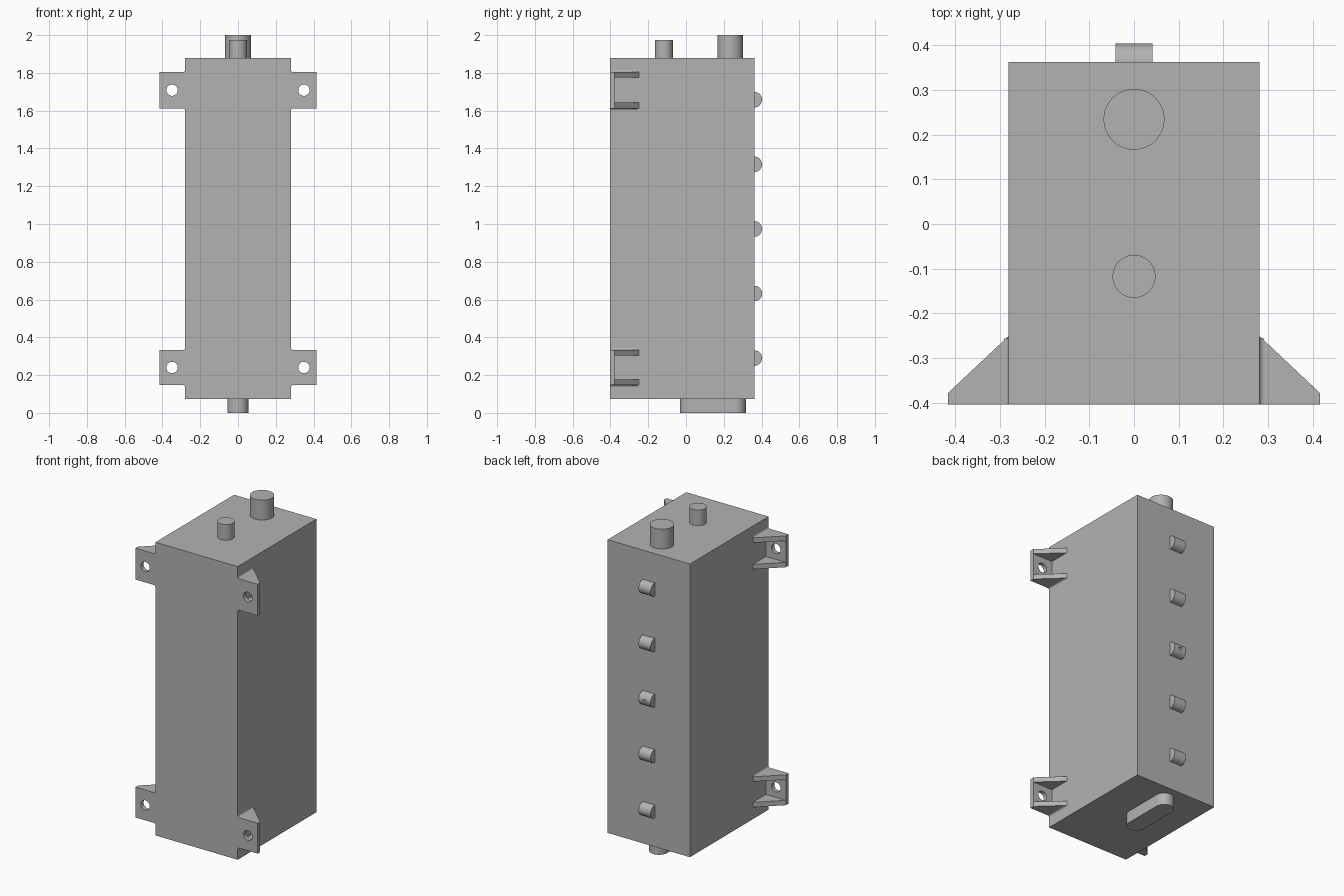
import bpy, bmesh, math
from mathutils import Vector

if "Cube" in bpy.data.objects:
    bpy.data.objects.remove(bpy.data.objects["Cube"], do_unlink=True)

grey = bpy.data.materials.new("plain_grey")
grey.use_nodes = True
COLOR = (0.45, 0.45, 0.45, 1)
grey.diffuse_color = COLOR
grey.node_tree.nodes["Principled BSDF"].inputs["Base Color"].default_value = COLOR


def prism(name, points, axis, lo, hi, smooth=False):
    """Extrude a closed 2D profile along an axis; profile axes are the other two in xyz order."""
    def place(p, depth):
        co = list(p)
        co.insert("xyz".index(axis), depth)
        return Vector(co)
    bm = bmesh.new()
    base = bm.faces.new([bm.verts.new(place(p, lo)) for p in points])
    top = bmesh.ops.extrude_face_region(bm, geom=[base])["geom"]
    shift = place((0, 0), hi - lo)
    bmesh.ops.translate(bm, verts=[g for g in top if isinstance(g, bmesh.types.BMVert)], vec=shift)
    bmesh.ops.recalc_face_normals(bm, faces=bm.faces)
    mesh = bpy.data.meshes.new(name)
    bm.to_mesh(mesh)
    bm.free()
    mesh.materials.append(grey)
    obj = bpy.data.objects.new(name, mesh)
    bpy.context.collection.objects.link(obj)
    if smooth:
        select(obj)
        bpy.ops.object.shade_smooth_by_angle(angle=math.radians(35))
    return obj


def select(obj):
    bpy.ops.object.select_all(action="DESELECT")
    obj.select_set(True)
    bpy.context.view_layer.objects.active = obj


def rect(a0, b0, a1, b1):
    return [(a0, b0), (a1, b0), (a1, b1), (a0, b1)]


def arc(a, b, r, start=0, end=360, n=48):
    full = end - start == 360
    angles = [math.radians(start + (end - start) * i / n) for i in range(n if full else n + 1)]
    return [(a + r * math.cos(t), b + r * math.sin(t)) for t in angles]


def drill(obj, cutter):
    """Cut a hole and discard the cutter."""
    cutter.hide_render = True
    mod = obj.modifiers.new("hole", "BOOLEAN")
    mod.operation = "DIFFERENCE"
    mod.solver = "EXACT"
    mod.object = cutter
    select(obj)
    bpy.ops.object.modifier_apply(modifier=mod.name)
    bpy.data.objects.remove(cutter, do_unlink=True)
    select(obj)
    bpy.ops.object.shade_smooth_by_angle(angle=math.radians(35))


def mirror(obj):
    obj.modifiers.new("mirror", "MIRROR").use_axis = (True, False, False)


# Main housing
HALF, FRONT, BACK, BOTTOM, TOP = 0.28, -0.403, 0.362, 0.073, 1.878
prism("housing", rect(-HALF, FRONT, HALF, BACK), "z", BOTTOM, TOP)

# Round posts on the top
prism("large_top_post", arc(0, 0.234, 0.068), "z", TOP, 2.0, True)
prism("small_top_post", arc(0, -0.117, 0.048), "z", TOP, 1.975, True)

# Long rounded boss underneath
r = 0.055
slot = arc(0, 0.317 - r, r, 0, 180, 24) + arc(0, -0.033 + r, r, 180, 360, 24)
prism("bottom_boss", slot, "z", 0, BOTTOM, True)

# Half-round buttons down the back, the middle one drilled
for i in range(5):
    z = 0.29 + i * 0.342
    button = prism(f"back_button_{i + 1}", arc(BACK, z, 0.041, -90, 90, 24),
                   "x", -0.041, 0.041, True)
    if i == 2:
        drill(button, prism("drill", arc(0, z, 0.01, n=16), "y", BACK + 0.012, 0.5))

# Mounting brackets: drilled plate, two gussets and small fillets, mirrored
OUT, PLATE, REACH, RIB = 0.416, -0.378, -0.25, 0.03
gusset = [(HALF, FRONT), (OUT, FRONT), (OUT, PLATE), (HALF, REACH)]
for label, z0, z1 in (("lower", 0.147, 0.334), ("upper", 1.612, 1.805)):
    plate = prism(f"{label}_bracket_plate", rect(HALF, z0, OUT, z1), "y", FRONT, PLATE)
    drill(plate, prism("drill", arc(0.349, (z0 + z1) / 2, 0.03), "y", FRONT - 0.1, PLATE + 0.1))
    mirror(plate)
    for side, a, b, edge, sign in (("bottom", z0, z0 + RIB, z0, -1), ("top", z1 - RIB, z1, z1, 1)):
        mirror(prism(f"{label}_bracket_{side}_gusset", gusset, "z", a, b))
        f = 0.011
        curve = arc(HALF + f, edge + sign * f, f, 180, 180 + sign * 90, 6)
        mirror(prism(f"{label}_bracket_{side}_fillet", [(HALF, edge)] + curve,
                     "y", FRONT, REACH - 0.006, True))
